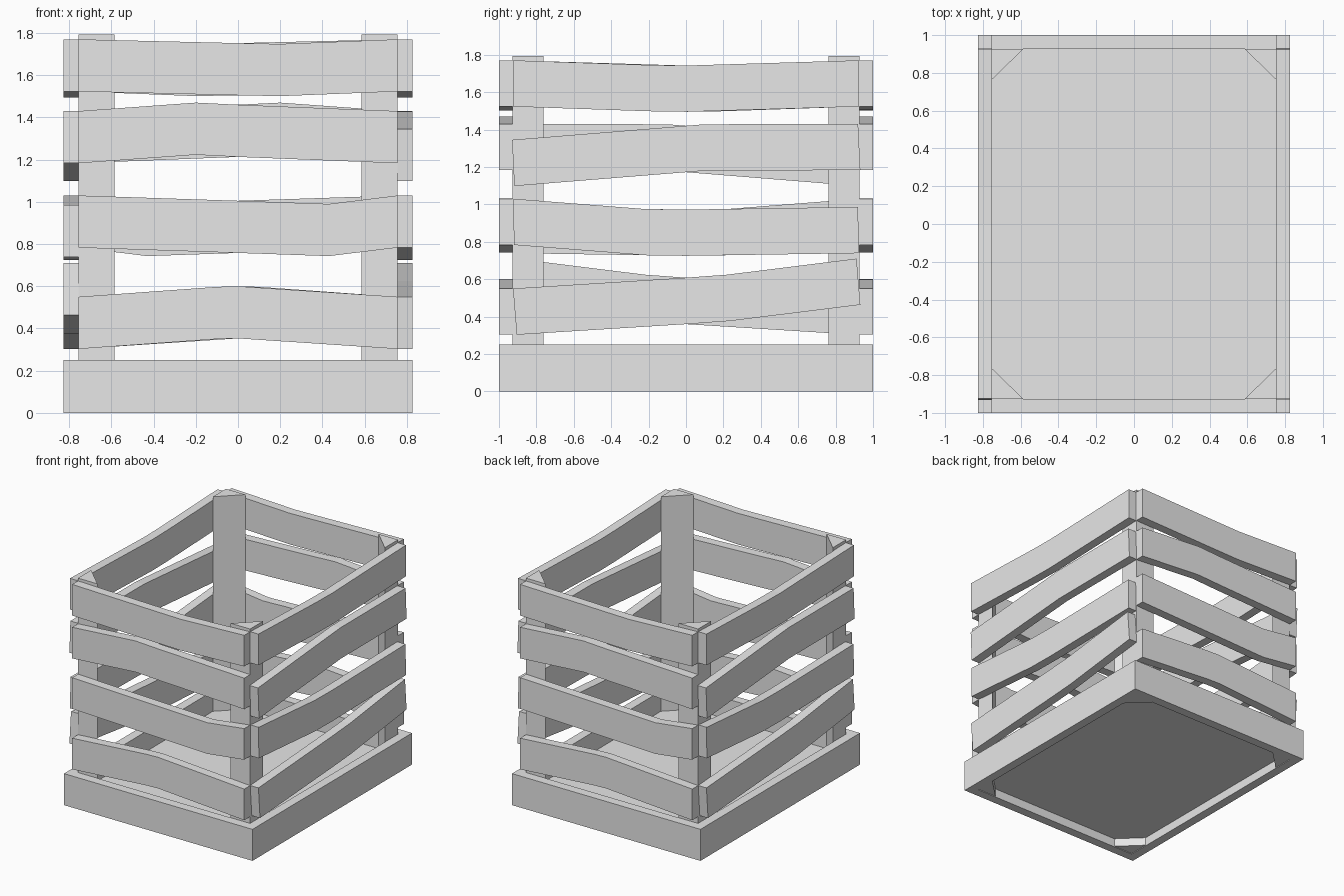
import bpy, bmesh
from math import pi
from mathutils import Matrix

cube = bpy.data.objects.get("Cube")
if cube:
    bpy.data.objects.remove(cube)

wood = bpy.data.materials.new("plain_grey")
wood.use_nodes = True
GREY = (0.8, 0.8, 0.8, 1)
wood.diffuse_color = GREY
wood.node_tree.nodes["Principled BSDF"].inputs["Base Color"].default_value = GREY

HX, HY = 0.827, 1.0      # outer half sizes
IX, IY = 0.755, 0.927    # inner half sizes
SLAT = 0.247             # slat height


def prism(name, outline, move, turn=0):
    """Extrude a closed 3D outline along a vector, then turn it about z."""
    bm = bmesh.new()
    face = bm.faces.new([bm.verts.new(p) for p in outline])
    new = bmesh.ops.extrude_face_region(bm, geom=[face])["geom"]
    bmesh.ops.translate(bm, vec=move, verts=[v for v in new if isinstance(v, bmesh.types.BMVert)])
    bmesh.ops.recalc_face_normals(bm, faces=bm.faces)
    bm.transform(Matrix.Rotation(turn, 4, "Z"))
    mesh = bpy.data.meshes.new(name)
    bm.to_mesh(mesh)
    bm.free()
    mesh.materials.append(wood)
    obj = bpy.data.objects.new(name, mesh)
    bpy.context.collection.objects.link(obj)
    return obj


def slat_outline(top, lean):
    """Close a slat's top edge with a copy below it, leaning the ends."""
    return top + [(t + lean, z - SLAT) for t, z in reversed(top)]


# Base frame: two long rails and two short rails between them
for side, turn in (("front", 0), ("back", pi)):
    prism(f"base_{side}_rail", [(-HX, -HY, 0), (HX, -HY, 0), (HX, -HY, 0.25), (-HX, -HY, 0.25)],
          (0, HY - IY, 0), turn)
for side, turn in (("left", 0), ("right", pi)):
    prism(f"base_{side}_rail", [(IX, -IY, 0), (IX, IY, 0), (IX, IY, 0.25), (IX, -IY, 0.25)],
          (HX - IX, 0, 0), turn)

# Floor panel
prism("floor", [(-IX, -IY, 0.07), (IX, -IY, 0.07), (IX, IY, 0.07), (-IX, IY, 0.07)], (0, 0, 0.02))

# Triangular corner posts
for sx, xname in ((1, "left"), (-1, "right")):
    for sy, yname in ((-1, "front"), (1, "back")):
        x, y = sx * IX, sy * IY
        prism(f"{yname}_{xname}_post",
              [(x, y, 0.005), (x - sx * 0.17, y, 0.005), (x, y - sy * 0.165, 0.005)], (0, 0, 1.787))

# Bent slats, lowest first: top edge points and end lean
end_slats = [
    ([(-IX, 0.55), (-0.1, 0.597), (0, 0.6), (IX, 0.55)], 0),
    ([(-IX, 1.03), (0, 1.005), (0.43, 0.99), (IX, 1.03)], 0),
    ([(-IX, 1.43), (-0.2, 1.47), (0, 1.46), (IX, 1.43)], 0),
    ([(-IX, 1.77), (0, 1.752), (0.2, 1.748), (IX, 1.77)], 0),
]
side_slats = [
    ([(-0.925, 0.55), (0, 0.608), (0.22, 0.624), (0.912, 0.71)], 0.02),
    ([(-0.923, 1.03), (-0.22, 0.975), (0, 0.972), (0.92, 0.986)], 0.003),
    ([(-0.93, 1.345), (0, 1.42), (0.1, 1.428), (0.92, 1.43)], 0.012),
    ([(-0.925, 1.77), (-0.2, 1.745), (0, 1.742), (0.925, 1.77)], 0),
]

# Opposite walls are the same wall turned half way round
for i, (top, lean) in enumerate(end_slats, 1):
    for side, turn in (("front", 0), ("back", pi)):
        prism(f"{side}_slat_{i}", [(t, -HY, z) for t, z in slat_outline(top, lean)],
              (0, HY - IY, 0), turn)
for i, (top, lean) in enumerate(side_slats, 1):
    for side, turn in (("left", 0), ("right", pi)):
        prism(f"{side}_slat_{i}", [(IX, t, z) for t, z in slat_outline(top, lean)],
              (HX - IX, 0, 0), turn)
